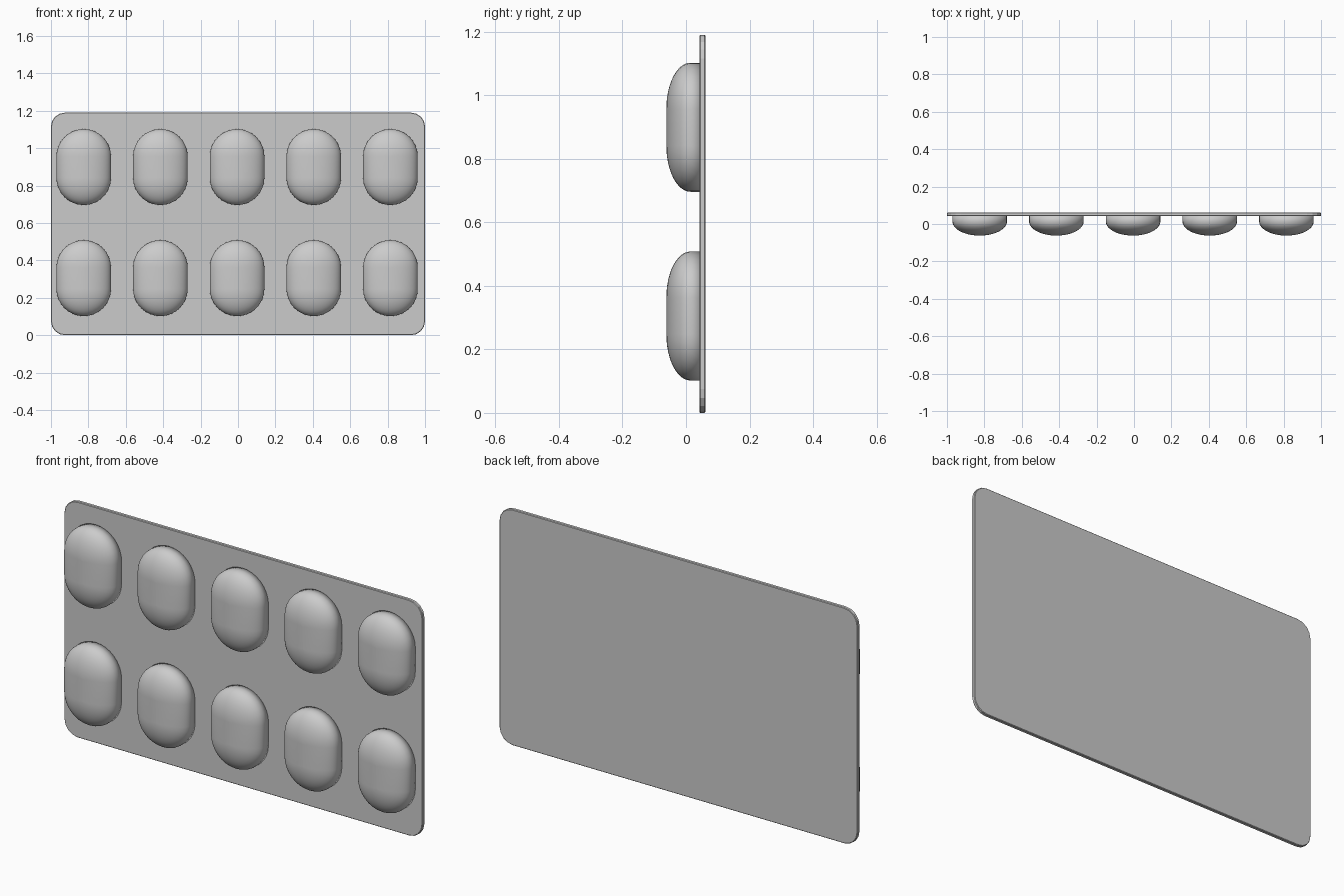
import bpy, bmesh
from math import sin, cos, pi

cube = bpy.data.objects.get("Cube")
if cube:
    bpy.data.objects.remove(cube, do_unlink=True)

# Single grey plastic
grey = bpy.data.materials.new("grey plastic")
grey.use_nodes = True
grey.diffuse_color = (0.6, 0.6, 0.6, 1)
grey.node_tree.nodes["Principled BSDF"].inputs["Base Color"].default_value = (0.6, 0.6, 0.6, 1)

HEIGHT = 1.19
FRONT, BACK, TIP = 0.042, 0.061, -0.062


def outline(half_x, half_z, radius, steps):
    """Rounded rectangle points in x and z."""
    pts = []
    for q, (sx, sz) in enumerate([(1, 1), (-1, 1), (-1, -1), (1, -1)]):
        for i in range(steps + 1):
            a = (q + i / steps) * pi / 2
            pts.append((sx * (half_x - radius) + radius * cos(a),
                        sz * (half_z - radius) + radius * sin(a)))
    return pts


def loft(name, rings):
    """Skin a list of (outline, y) rings and close both ends."""
    bm = bmesh.new()
    loops = [[bm.verts.new((x, y, z)) for x, z in pts] for pts, y in rings]
    for a, b in zip(loops, loops[1:]):
        for i in range(len(a)):
            j = (i + 1) % len(a)
            bm.faces.new((a[i], a[j], b[j], b[i]))
    bm.faces.new(loops[0])
    bm.faces.new(loops[-1])
    bmesh.ops.remove_doubles(bm, verts=bm.verts, dist=1e-5)
    bmesh.ops.recalc_face_normals(bm, faces=bm.faces)
    mesh = bpy.data.meshes.new(name)
    bm.to_mesh(mesh)
    bm.free()
    mesh.materials.append(grey)
    return mesh


def place(name, mesh, x, z):
    obj = bpy.data.objects.new(name, mesh)
    obj.location = (x, 0, z)
    bpy.context.collection.objects.link(obj)
    return obj


# Backing sheet with rounded corners and a fine edge bevel
edge = 0.003
wide = outline(1, HEIGHT / 2, 0.075, 4)
slim = outline(1 - edge, HEIGHT / 2 - edge, 0.075 - edge, 4)
sheet = loft("backing_sheet", [(slim, FRONT), (wide, FRONT + edge),
                               (wide, BACK - edge), (slim, BACK)])
place("backing_sheet", sheet, 0, HEIGHT / 2)

# Capsule pocket: short straight wall, then a flattened dome
radius, half_straight, shoulder = 0.146, 0.057, 0.014
rings = []
steps = 12
for y, r in [(FRONT + 0.005, radius)] + [
        (shoulder + (TIP - shoulder) * sin(i / steps * pi / 2),
         max(radius * cos(i / steps * pi / 2), 0.0005)) for i in range(steps + 1)]:
    rings.append((outline(r, half_straight + r, r, 8), y))
pocket = loft("pill_pocket", rings)
for face in pocket.polygons:
    face.use_smooth = True

# Two rows of five pockets
for row, z in (("lower", 0.305), ("upper", 0.899)):
    for col in range(5):
        place(f"{row}_pocket_{col + 1}", pocket, -0.005 + (col - 2) * 0.41, z)
